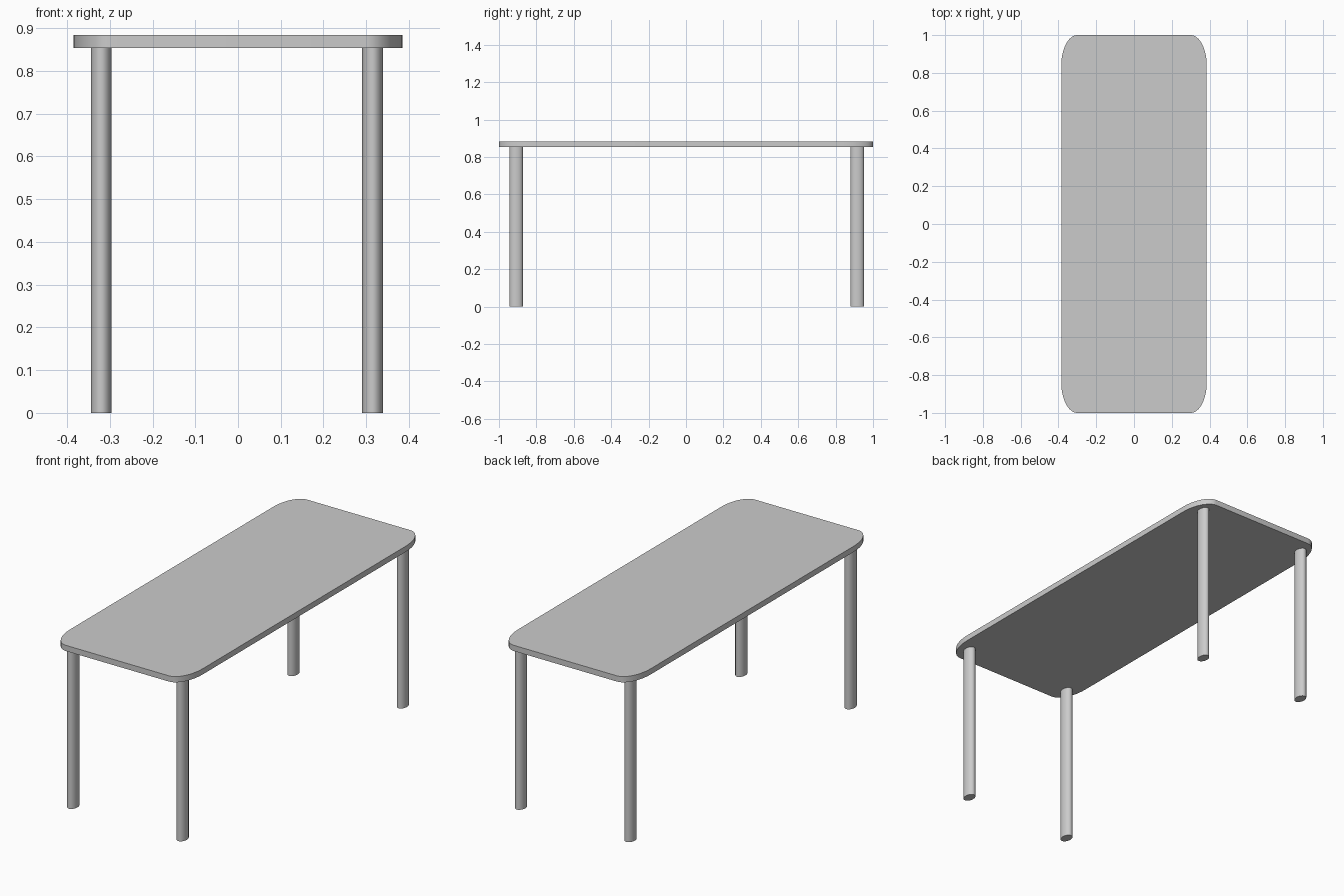
import bpy, bmesh
from math import sin, cos, pi, radians

if "Cube" in bpy.data.objects:
    bpy.data.objects.remove(bpy.data.objects["Cube"])

def extrude_outline(name, pts, z0, z1):
    """Solid prism from a closed outline, with smooth sides and crisp rims."""
    bm = bmesh.new()
    face = bm.faces.new([bm.verts.new((x, y, z0)) for x, y in pts])
    top = bmesh.ops.extrude_face_region(bm, geom=[face], use_keep_orig=True)["geom"]
    for v in top:
        if isinstance(v, bmesh.types.BMVert):
            v.co.z = z1
    bmesh.ops.recalc_face_normals(bm, faces=bm.faces)
    mesh = bpy.data.meshes.new(name)
    bm.to_mesh(mesh)
    bm.free()
    obj = bpy.data.objects.new(name, mesh)
    bpy.context.collection.objects.link(obj)
    bpy.ops.object.select_all(action='DESELECT')
    obj.select_set(True)
    bpy.context.view_layer.objects.active = obj
    bpy.ops.object.shade_smooth_by_angle(angle=radians(30))
    return obj

def rounded_outline(cx, cy, hx, hy, rx, ry, seg):
    """Rectangle with elliptical corners; a plain ellipse when hx=rx, hy=ry."""
    pts = []
    for q, (sx, sy) in enumerate([(1, 1), (-1, 1), (-1, -1), (1, -1)]):
        full = hx == rx and hy == ry
        for i in range(seg if full else seg + 1):
            a = (q + i / seg) * pi / 2
            pts.append((cx + sx * (hx - rx) + rx * cos(a),
                        cy + sy * (hy - ry) + ry * sin(a)))
    return pts

TOP, UNDER = 0.884, 0.854

# Tabletop slab with stretched round corners
extrude_outline("tabletop", rounded_outline(0, 0, 0.385, 1.0, 0.085, 0.16, 12), UNDER, TOP)

# Four oval legs
for side, x in (("left", -0.32), ("right", 0.315)):
    for end, y in (("front", -0.908), ("back", 0.916)):
        extrude_outline(f"{end}_{side}_leg",
                        rounded_outline(x, y, 0.0245, 0.036, 0.0245, 0.036, 8), 0, UNDER)
